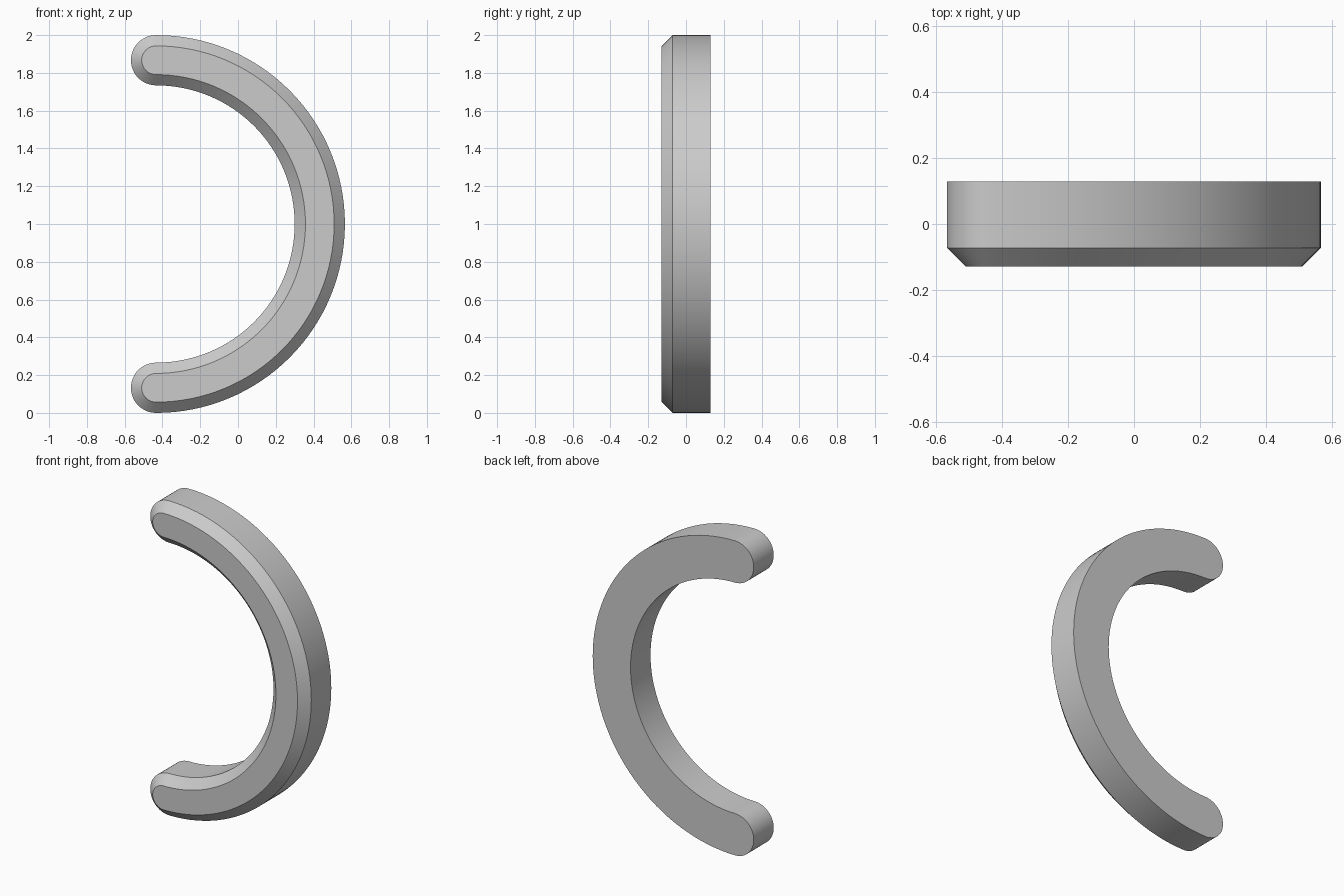
import bpy
import bmesh
from math import cos, sin, radians

cube = bpy.data.objects.get("Cube")
if cube:
    bpy.data.objects.remove(cube, do_unlink=True)

CENTRE_X, CENTRE_Z = -0.434, 1.0
MID_RADIUS = 0.867
HALF_WIDTH = 0.133
BEVEL = 0.057
HALF_DEPTH = 0.129


def arc(x, z, radius, start, end, steps):
    """Points along an arc, leaving out the last one."""
    angles = [radians(start + (end - start) * i / steps) for i in range(steps)]
    return [(x + radius * cos(a), z + radius * sin(a)) for a in angles]


def outline(half_width):
    """Half ring with rounded ends, as one closed loop."""
    x, z, r = CENTRE_X, CENTRE_Z, MID_RADIUS
    return (arc(x, z, r + half_width, 90, -90, 64)
            + arc(x, z - r, half_width, -90, -270, 24)
            + arc(x, z, r - half_width, -90, 90, 64)
            + arc(x, z + r, half_width, -90, -270, 24))


# Half ring: back outline, front shoulder, then the narrower bevelled front
bm = bmesh.new()
sections = [(HALF_DEPTH, HALF_WIDTH),
            (BEVEL - HALF_DEPTH, HALF_WIDTH),
            (-HALF_DEPTH, HALF_WIDTH - BEVEL)]
rings = [[bm.verts.new((x, y, z)) for x, z in outline(w)] for y, w in sections]
for a, b in zip(rings, rings[1:]):
    for i in range(len(a)):
        j = (i + 1) % len(a)
        bm.faces.new((a[i], a[j], b[j], b[i]))
bm.faces.new(rings[0])
bm.faces.new(rings[-1])
bmesh.ops.recalc_face_normals(bm, faces=bm.faces)

mesh = bpy.data.meshes.new("half_ring")
bm.to_mesh(mesh)
bm.free()
half_ring = bpy.data.objects.new("half_ring", mesh)
bpy.context.collection.objects.link(half_ring)

# Plain grey
grey = bpy.data.materials.new("light_grey")
grey.use_nodes = True
colour = (0.6, 0.6, 0.6, 1.0)
grey.diffuse_color = colour
grey.node_tree.nodes["Principled BSDF"].inputs["Base Color"].default_value = colour
mesh.materials.append(grey)

# Smooth round the curves, crisp at the bevel
bpy.context.view_layer.objects.active = half_ring
half_ring.select_set(True)
bpy.ops.object.shade_smooth_by_angle(angle=radians(30))
